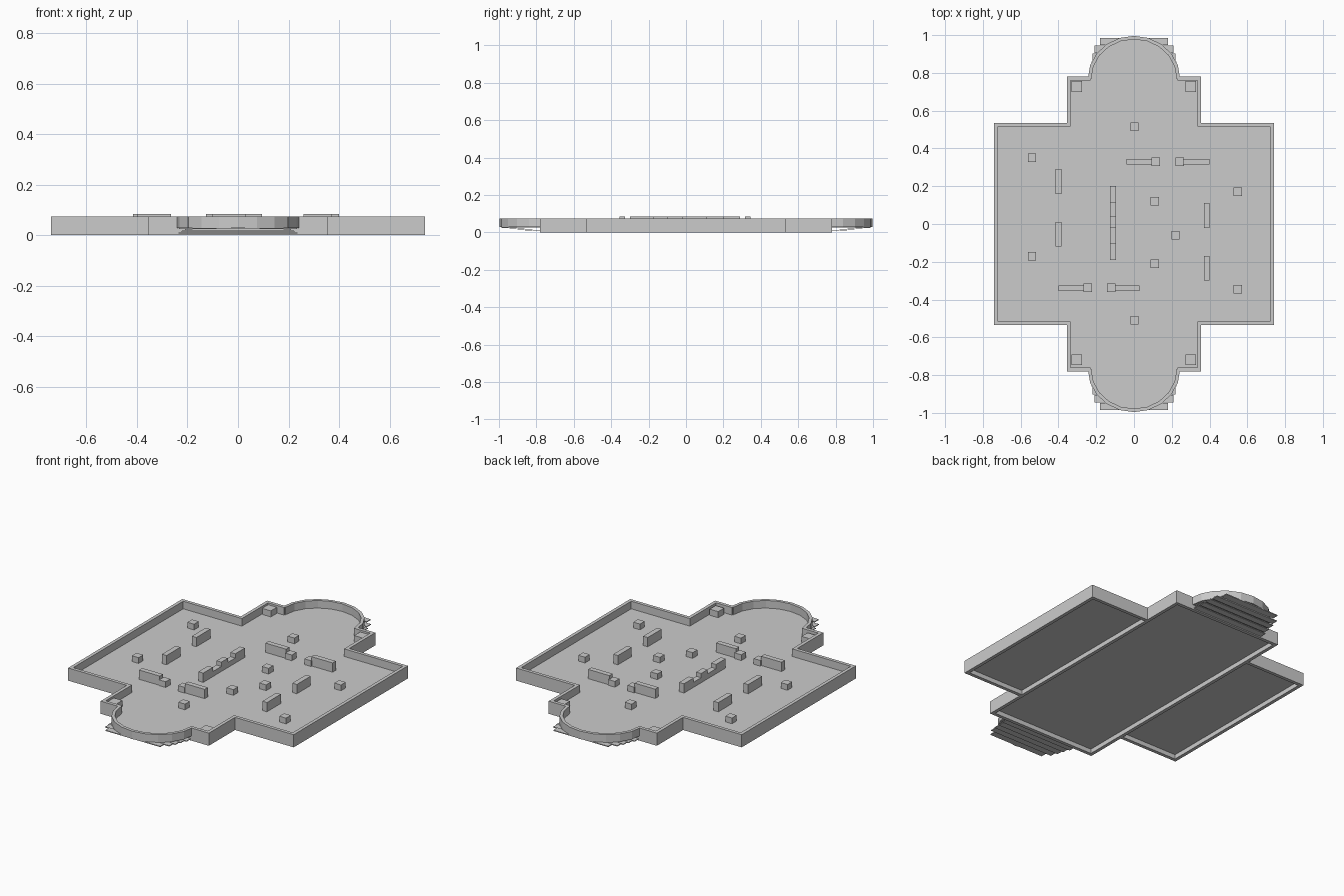
import bpy, bmesh
from math import cos, sin, pi, atan2, hypot
from mathutils import Matrix, Vector

if "Cube" in bpy.data.objects:
    bpy.data.objects.remove(bpy.data.objects["Cube"])

FLOOR = 0.03      # floor top
UNDER = 0.026     # floor underside
RIM = 0.075       # outer wall top


def add_box(bm, x0, x1, y0, y1, z0, z1, angle=0.0):
    m = (Matrix.Translation(((x0 + x1) / 2, (y0 + y1) / 2, (z0 + z1) / 2))
         @ Matrix.Rotation(angle, 4, 'Z')
         @ Matrix.Diagonal((abs(x1 - x0), abs(y1 - y0), z1 - z0, 1)))
    bmesh.ops.create_cube(bm, size=1, matrix=m)


def finish(name, bm):
    bmesh.ops.recalc_face_normals(bm, faces=bm.faces)
    me = bpy.data.meshes.new(name)
    bm.to_mesh(me)
    bm.free()
    ob = bpy.data.objects.new(name, me)
    bpy.context.collection.objects.link(ob)
    return ob


def boxes(name, items):
    bm = bmesh.new()
    for it in items:
        add_box(bm, *it)
    return finish(name, bm)


def apse_point(t, r=0.0):
    return Vector(((0.235 + r) * cos(t), 0.77 + (0.217 + r) * sin(t)))


# Cross-shaped floor with rounded ends, one extruded outline
end = [apse_point(pi * i / 10) for i in range(11)]
half = [(0.73, -0.525), (0.73, 0.525), (0.345, 0.525), (0.345, 0.77)]
outline = half + [tuple(p) for p in end]
outline += [(-x, y) for x, y in reversed(half)]
outline += [(-0.345, -0.525), (-0.345, -0.77)]
outline += [(-p.x, -p.y) for p in end] + [(0.345, -0.77), (0.345, -0.525)]
bm = bmesh.new()
face = bm.faces.new([bm.verts.new((x, y, UNDER)) for x, y in outline])
ext = bmesh.ops.extrude_face_region(bm, geom=[face])
bmesh.ops.translate(bm, vec=(0, 0, FLOOR - UNDER),
                    verts=[v for v in ext['geom'] if isinstance(v, bmesh.types.BMVert)])
finish("floor", bm)

# Straight outer walls, mirrored on both axes
walls = []
for s in (-1, 1):
    walls.append((s * 0.72, s * 0.74, -0.535, 0.535, 0, RIM))
    for t in (-1, 1):
        walls.append((s * 0.335, s * 0.74, t * 0.515, t * 0.535, 0, RIM))
        walls.append((s * 0.335, s * 0.355, t * 0.515, t * 0.78, 0, RIM))
        walls.append((s * 0.23, s * 0.355, t * 0.76, t * 0.78, 0, RIM))
boxes("outer_walls", walls)

# Low footing beams under the floor
beams = []
for s in (-1, 1):
    beams.append((s * 0.335, s * 0.355, -0.52, 0.52, 0, FLOOR))
    beams.append((-0.24, 0.24, s * 0.76, s * 0.78, 0, FLOOR))
boxes("footing_beams", beams)

# Curved end walls made of straight panels
bm = bmesh.new()
for s in (-1, 1):
    for a, b in zip(end, end[1:]):
        c, d = (a + b) / 2, b - a
        L = hypot(*d) + 0.004
        cx, cy = c.x, s * c.y
        add_box(bm, cx - L / 2, cx + L / 2, cy - 0.009, cy + 0.009,
                FLOOR - 0.002, RIM, s * atan2(d.y, d.x))
finish("curved_end_walls", bm)

# Stepped slats under the curved ends
slats = []
widths = (0.235, 0.225, 0.22, 0.21, 0.18)
for s in (-1, 1):
    for i, w in enumerate(widths):
        y = 0.78 + i * 0.042
        z = 0.006 + i * 0.0045
        slats.append((-w, w, s * y, s * (y + 0.038), z, z + 0.005))
boxes("end_slats", slats)

# Tall cover walls
TALL = 0.085
cover = [(-0.415, -0.385, 0.16, 0.29), (-0.415, -0.385, -0.12, 0.01),
         (0.37, 0.40, -0.02, 0.11), (0.37, 0.40, -0.30, -0.17),
         (-0.04, 0.095, 0.315, 0.345), (0.26, 0.40, 0.315, 0.345),
         (-0.40, -0.265, -0.355, -0.325), (-0.10, 0.03, -0.355, -0.325)]
boxes("cover_walls", [(*c, UNDER, TALL) for c in cover])

# Notched wall in the middle
cuts = (-0.19, -0.10, -0.02, 0.04, 0.11, 0.20)
tops = (TALL, 0.06, TALL, 0.06, TALL)
boxes("notched_centre_wall", [(-0.127, -0.095, a, b, UNDER, z)
                              for a, b, z in zip(cuts, cuts[1:], tops)])

# Small crates
spots = [(0.003, 0.515), (-0.54, 0.35), (-0.54, -0.17), (0.11, 0.12), (0.11, -0.21),
         (0.22, -0.06), (0.55, 0.17), (0.55, -0.345), (0.003, -0.51),
         (0.115, 0.33), (0.242, 0.33), (-0.245, -0.337), (-0.12, -0.337)]
h = 0.022
boxes("crates", [(x - h, x + h, y - h, y + h, UNDER, 0.064) for x, y in spots])

# Corner blocks
h = 0.028
boxes("corner_blocks", [(x - h, x + h, y - h, y + h, UNDER, 0.066)
                        for x in (-0.303, 0.3) for y in (-0.718, 0.728)])
